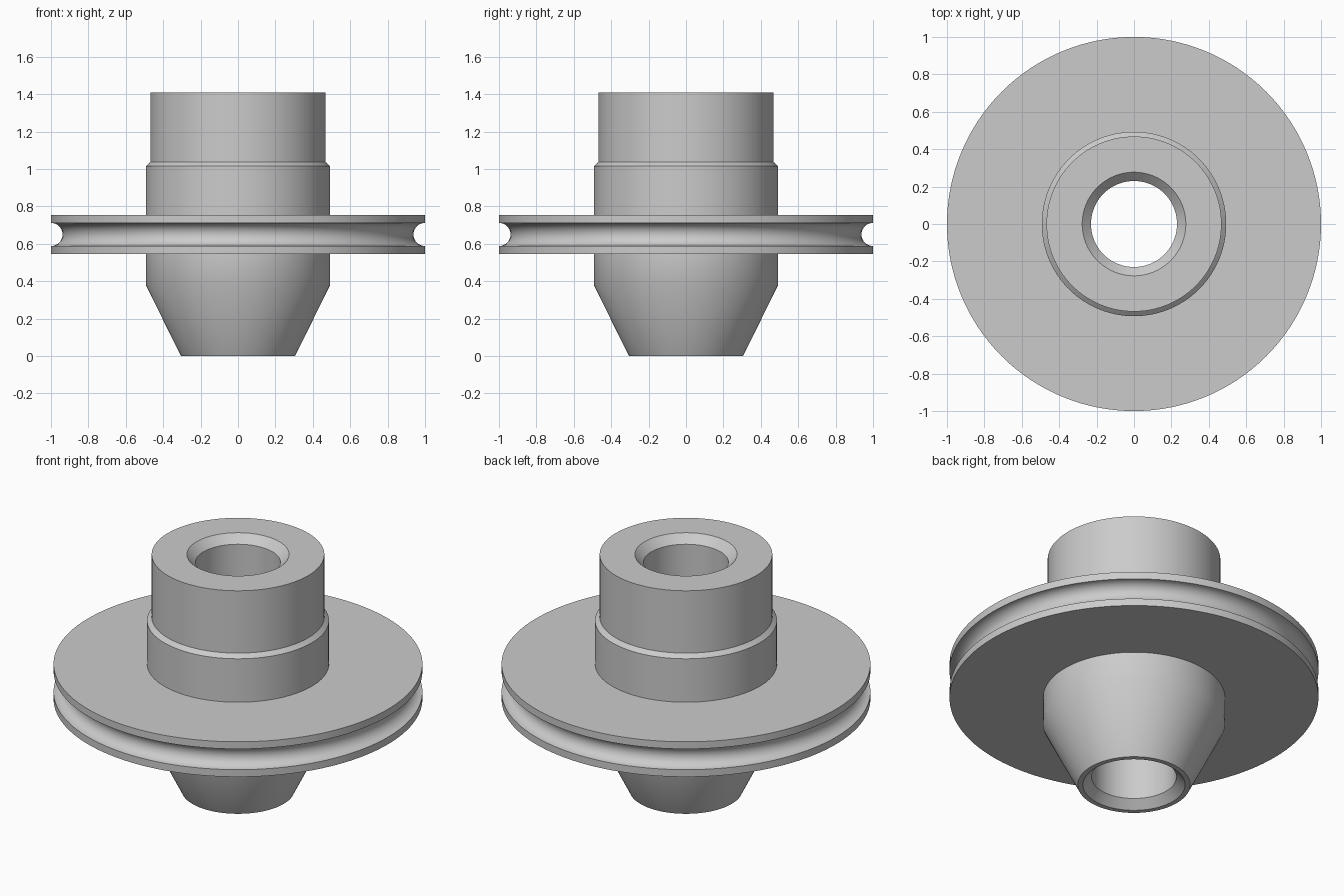
import bpy
import bmesh
import math
from mathutils import Matrix, Vector

cube = bpy.data.objects.get("Cube")
if cube:
    bpy.data.objects.remove(cube, do_unlink=True)

SEGMENTS = 128

# Single plain metal colour
metal = bpy.data.materials.new("grey_metal")
metal.use_nodes = True
GREY = (0.6, 0.6, 0.6, 1)
metal.diffuse_color = GREY
metal.node_tree.nodes["Principled BSDF"].inputs["Base Color"].default_value = GREY


def lathe(name, profile):
    """Spin a closed (radius, height) profile around the z axis."""
    bm = bmesh.new()
    verts = [bm.verts.new((r, 0, z)) for r, z in profile]
    edges = [bm.edges.new((a, b)) for a, b in zip(verts, verts[1:] + verts[:1])]
    bmesh.ops.spin(bm, geom=verts + edges, cent=(0, 0, 0), axis=(0, 0, 1),
                   angle=math.tau, steps=SEGMENTS, use_merge=True)
    bmesh.ops.remove_doubles(bm, verts=bm.verts[:], dist=0.0001)
    bmesh.ops.recalc_face_normals(bm, faces=bm.faces[:])
    mesh = bpy.data.meshes.new(name)
    bm.to_mesh(mesh)
    bm.free()
    mesh.materials.append(metal)
    obj = bpy.data.objects.new(name, mesh)
    bpy.context.collection.objects.link(obj)
    bpy.ops.object.select_all(action="DESELECT")
    obj.select_set(True)
    bpy.context.view_layer.objects.active = obj
    bpy.ops.object.shade_smooth_by_angle(angle=math.radians(30))
    return obj


# Half-round rope groove in the rim
GROOVE, MID = 0.062, 0.65
STEPS = 16
groove = [(1 - GROOVE * math.sin(a), MID - GROOVE * math.cos(a))
          for a in (math.pi * i / STEPS for i in range(STEPS + 1))]

# Body: cone, wheel, stepped collar and chamfered bore in one turned piece
BORE, HUB, COLLAR, TOP = 0.23, 0.493, 0.468, 1.41
CHAMFER = 0.047
cone = [(0.305, 0), (HUB, 0.38), (HUB, 0.545)]
wheel = [(1, 0.545)] + groove + [(1, 0.755)]
collar = [(HUB, 0.755), (HUB, 1.015), (COLLAR, 1.037), (COLLAR, TOP)]
bore = [(BORE + CHAMFER, TOP), (BORE, TOP - CHAMFER),
        (BORE, CHAMFER), (BORE + CHAMFER, 0)]
lathe("grooved_pulley", cone + wheel + collar + bore)
